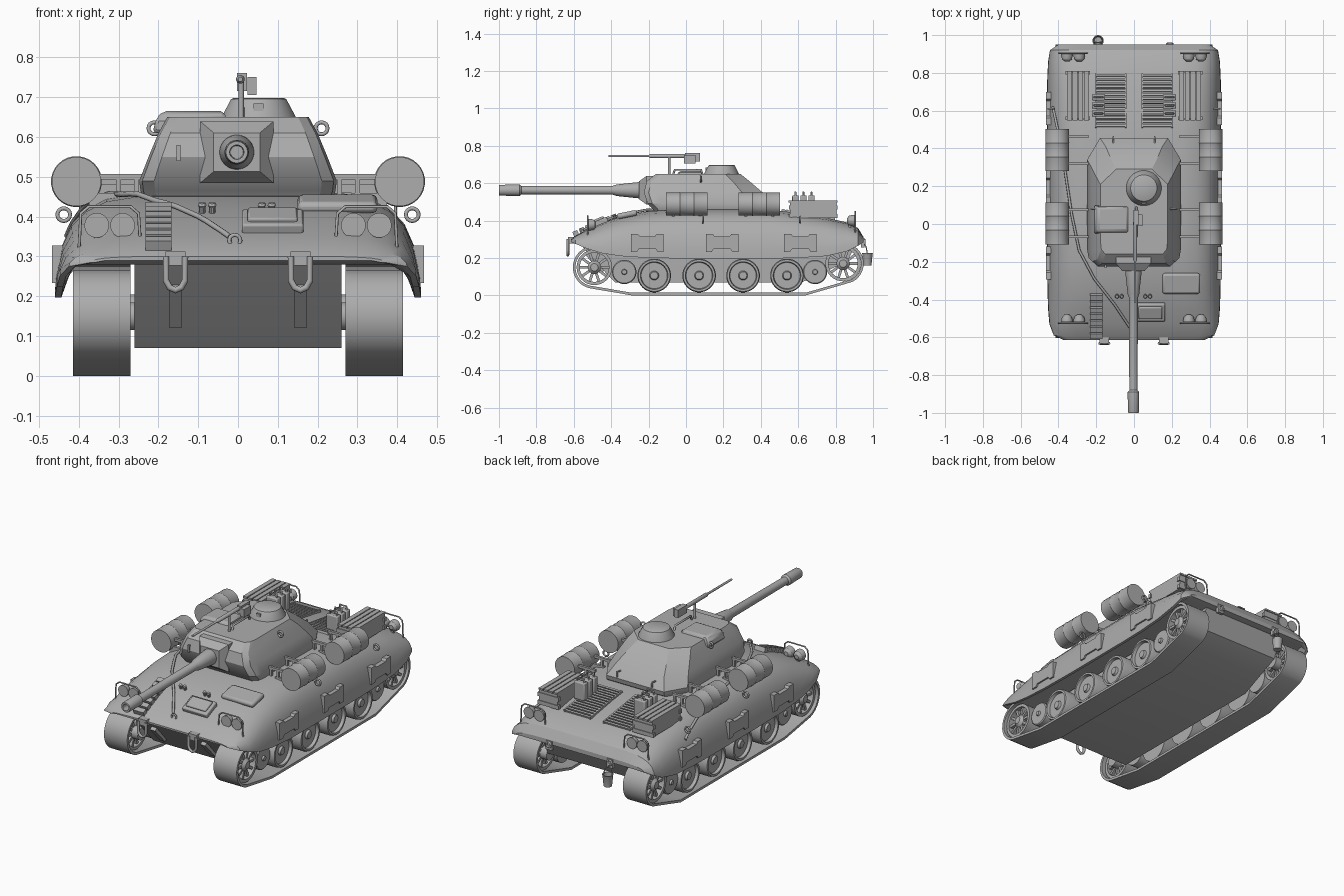
import bpy, bmesh, math
from mathutils import Vector, Matrix

if "Cube" in bpy.data.objects:
    bpy.data.objects.remove(bpy.data.objects["Cube"])

grey = bpy.data.materials.new("armour_grey")
grey.use_nodes = True
grey.diffuse_color = (0.42, 0.42, 0.42, 1)
grey.node_tree.nodes["Principled BSDF"].inputs["Base Color"].default_value = grey.diffuse_color
SIDES = (("left", 1), ("right", -1))
parts = []


def link(name, data):
    ob = bpy.data.objects.new(name, data)
    data.materials.append(grey)
    bpy.context.scene.collection.objects.link(ob)
    if ob.type == 'MESH':
        parts.append(ob)
    return ob


def loft(name, rings, joined=False):
    """Skin closed rings; cap the ends, or join the last ring to the first."""
    bm = bmesh.new()
    rows = [[bm.verts.new(p) for p in ring] for ring in rings]
    n = len(rows[0])
    pairs = list(zip(rows, rows[1:]))
    if joined:
        pairs.append((rows[-1], rows[0]))
    else:
        bm.faces.new(rows[0])
        bm.faces.new(rows[-1])
    for a, b in pairs:
        for i in range(n):
            j = (i + 1) % n
            bm.faces.new((a[i], a[j], b[j], b[i]))
    bmesh.ops.recalc_face_normals(bm, faces=bm.faces)
    me = bpy.data.meshes.new(name)
    bm.to_mesh(me)
    bm.free()
    return link(name, me)


def turned(name, base, axis, profile, seg=28):
    """Solid of revolution; profile is (distance along axis, radius)."""
    axis = Vector(axis).normalized()
    u = axis.orthogonal().normalized()
    v = axis.cross(u)
    turns = [i * math.tau / seg for i in range(seg)]
    return loft(name, [[Vector(base) + axis * d + (u * math.cos(t) + v * math.sin(t)) * r
                        for t in turns] for d, r in profile])


def box(name, centre, size, tilt=0.0, bevel=0.0):
    bm = bmesh.new()
    bmesh.ops.create_cube(bm, size=1)
    bm.transform(Matrix.Translation(centre) @ Matrix.Rotation(tilt, 4, 'X') @ Matrix.Diagonal((*size, 1)))
    me = bpy.data.meshes.new(name)
    bm.to_mesh(me)
    bm.free()
    ob = link(name, me)
    if bevel:
        mod = ob.modifiers.new("bevel", 'BEVEL')
        mod.width, mod.segments = bevel, 2
    return ob


def slab(name, outline, x0, x1):
    return loft(name, [[(x, y, z) for y, z in outline] for x in (x0, x1)])


def tube(name, points, radius, cyclic=False):
    cu = bpy.data.curves.new(name, 'CURVE')
    cu.dimensions, cu.bevel_depth, cu.bevel_resolution = '3D', radius, 2
    cu.use_fill_caps = True
    sp = cu.splines.new('POLY')
    sp.points.add(len(points) - 1)
    for p, q in zip(sp.points, points):
        p.co = (*q, 1)
    sp.use_cyclic_u, sp.use_smooth = cyclic, True
    return link(name, cu)


def eye(name, x, y, z, r=0.016):
    turns = [i * math.tau / 16 for i in range(16)]
    tube(name, [(x + r * math.cos(t), y, z + r * math.sin(t)) for t in turns], 0.005, True)


# Hull shell: stations of (y, half width, top, skirt) and one rounded section
STATIONS = [(-.615, .37, .3, .285), (-.59, .425, .32, .275), (-.53, .448, .35, .25),
            (-.45, .455, .385, .225), (-.35, .458, .42, .21), (-.2, .46, .45, .2),
            (0, .46, .46, .197), (.45, .46, .458, .197), (.6, .46, .44, .2),
            (.75, .46, .415, .21), (.86, .455, .39, .235), (.92, .445, .36, .265), (.95, .4, .31, .285)]
SECTION = [(1, 0), (.995, .2), (.965, .48), (.91, .7), (.83, .85), (.72, .95), (.55, 1)]


def hull_ring(y, w, top, skirt):
    under = max(0.28 if top > 0.3 else 0.29, skirt)
    half = [(.9 * w, under), (.965 * w, skirt)] + [(u * w, skirt + f * (top - skirt)) for u, f in SECTION]
    return [(x, y, z) for x, z in half] + [(-x, y, z) for x, z in reversed(half)]


def deck(x, y):
    """Height of the hull surface."""
    for a, b in zip(STATIONS, STATIONS[1:]):
        if y <= b[0]:
            break
    k = (y - a[0]) / (b[0] - a[0])
    w, top, skirt = (p + (q - p) * k for p, q in zip(a[1:], b[1:]))
    u = min(abs(x) / w, 1)
    for (ua, fa), (ub, fb) in zip(SECTION, SECTION[1:]):
        if u >= ub:
            return skirt + (top - skirt) * (fa + (fb - fa) * (u - ua) / (ub - ua))
    return top


loft("hull_shell", [hull_ring(*s) for s in STATIONS])
slab("lower_hull", [(-.58, .29), (-.42, .11), (-.38, .07), (.62, .07), (.86, .18), (.92, .29)], -.26, .26)


# Tracks and wheels
def belt(inset):
    def arc(y, z, r, start, end):
        angles = [math.radians(start + (end - start) * i / 14) for i in range(15)]
        return [(y + (r - inset) * math.cos(t), z + (r - inset) * math.sin(t)) for t in angles]
    return arc(-.49, .15, .115, 90, 255) + [(-.29, inset), (.64, inset)] + arc(.84, .17, .11, 297, 450)


WHEEL = [(.28, .09), (.39, .09), (.405, .085), (.405, .074), (.388, .07), (.388, .025), (.4, .02)]
PLATE = [(-.087, 0), (-.055, 0), (-.045, .015), (.045, .015), (.055, 0), (.087, 0),
         (.087, .095), (.05, .095), (.04, .083), (-.04, .083), (-.05, .095), (-.087, .095)]
for side, s in SIDES:
    loft(side + "_track", [[(s * x, y, z) for y, z in belt(inset)]
                           for x, inset in ((.27, 0), (.415, 0), (.415, .014), (.27, .014))], True)
    for y in (-.17, .07, .305, .54):
        turned(side + "_road_wheel", (0, y, .106), (s, 0, 0), WHEEL)
    for y in (-.33, .69):
        turned(side + "_small_wheel", (0, y, .125), (s, 0, 0), [(.28, .065), (.385, .065), (.39, .06), (.39, .015), (.4, .012)])
    for y, z in ((-.49, .15), (.84, .17)):
        hub = turned(side + "_sprocket_hub", (0, y, z), (s, 0, 0), [(.26, .035), (.39, .035), (.405, .02)])
        rims = [[(s * x, y + r * math.cos(t), z + r * math.sin(t)) for t in [i * math.tau / 32 for i in range(32)]]
                for x, r in ((.29, .095), (.4, .095), (.4, .078), (.29, .078))]
        loft(side + "_sprocket_rim", rims, True)
        for i in range(10):
            t = i * math.tau / 10
            box(side + "_sprocket_spoke", (s * .345, y + .055 * math.cos(t), z + .055 * math.sin(t)),
                (.09, .06, .014), t)
    for y in (-.207, .193, .612):
        slab(side + "_skirt_plate", [(y + a, .233 + b) for a, b in PLATE], s * .44, s * .467)

# Turret: each layer is (z, half width, front, shoulder, rear, rear half width)
def turret_ring(z, w, front, shoulder, rear, rear_w):
    half = [(w * .85, front), (w * .97, front + .025), (w, front + .07), (w, shoulder), (rear_w, rear)]
    return [(x, y, z) for x, y in half] + [(-x, y, z) for x, y in reversed(half)]


loft("turret", [turret_ring(*layer) for layer in (
    (.45, .24, -.17, .33, .43, .18), (.465, .245, -.18, .34, .45, .18), (.49, .248, -.205, .34, .455, .18),
    (.55, .225, -.225, .3, .41, .15), (.61, .2, -.21, .25, .34, .12), (.65, .178, -.16, .21, .29, .095))])
loft("mantlet", [[(a * w - .003, y, .562 + b * w * .84) for a, b in ((-1, -1), (1, -1), (1, 1), (-1, 1))]
                 for y, w in ((-.14, .092), (-.21, .092), (-.25, .058))])
turned("main_gun", (-.003, -.2, .562), (0, -1, 0),
       [(0, .045), (.06, .043), (.17, .031), (.19, .024), (.68, .022), (.69, .031), (.795, .029), (.8, .027), (.8, .018), (.74, .016)])
turned("cupola", (.052, .19, .64), (0, 0, 1), [(0, .095), (.012, .093), (.055, .07), (.058, .064)])
box("cupola_sight", (.052, .115, .672), (.025, .02, .025))
hatch = loft("turret_hatch", [[(x, y, z) for x, y in ((a, c), (b, c), (b, d), (a, d))] for a, b, c, d, z in (
    (-.215, -.03, -.05, .1, .61), (-.205, -.03, -.048, .095, .648), (-.188, -.035, -.035, .085, .665))])
mod = hatch.modifiers.new("bevel", 'BEVEL')
mod.width = 0.008
box("vision_slit", (-.15, -.222, .56), (.01, .02, .04))
for side, s in SIDES:
    eye(side + "_turret_front_eye", s * .21, .08, .622, .015)
    tube(side + "_turret_rear_hook", [(s * .11, .42, .52), (s * .11, .46, .53), (s * .11, .46, .5)], .005)

# Machine gun on its post
turned("machine_gun_barrel", (.006, .01, .745), (0, -1, 0), [(0, .011), (.2, .011), (.21, .006), (.425, .006)], 12)
box("machine_gun_body", (.01, .035, .738), (.026, .08, .045))
box("ammunition_box", (.035, .02, .728), (.022, .06, .045))
tube("machine_gun_post", [(.008, -.09, .64), (.008, -.09, .74)], .007)
tube("machine_gun_rail", [(.012, -.07, .64), (.012, -.06, .672), (.012, .08, .672), (.012, .09, .64)], .006)

# Fuel drums with struts
DRUM = [(0, .052), (0, .062), (.07, .062), (.075, .064), (.08, .062), (.145, .062), (.15, .064), (.155, .062), (.223, .062), (.223, .052)]
for side, s in SIDES:
    for y in (-.108, .28):
        turned(side + "_fuel_drum", (s * .406, y, .488), (0, 1, 0), DRUM)
        for dy in (.04, .183):
            box(side + "_drum_bar", (s * .3, y + dy, .5), (.12, .014, .014))
            box(side + "_drum_saddle", (s * .33, y + dy, .44), (.09, .014, .04))
            for x in (.255, .3):
                box(side + "_drum_post", (s * x, y + dy, .47), (.012, .014, .07))

# Rear deck: louvres, crates and cans
for side, s in SIDES:
    for i in range(14):
        y = .52 + i * .0205
        box(side + "_louvre", (s * .123, y, deck(.12, y) + .004), (.155, .011, .014), -.3)
    for x in (.043, .203):
        box(side + "_louvre_rail", (s * x, .653, deck(.12, .653) + .002), (.008, .29, .014), -.14)
    box(side + "_crate", (s * .297, .68, .455), (.115, .25, .085))
    for i in range(4):
        box(side + "_crate_lid_plank", (s * (.252 + i * .03), .68, .502), (.025, .262, .01))
    for y in (.56, .8):
        for z in (.425, .47):
            box(side + "_crate_batten", (s * .297, y, z), (.13, .018, .022))
    for y in (.585, .628, .671):
        box(side + "_fuel_can", (s * .188, y, .485), (.07, .034, .1), 0, .006)
        tube(side + "_can_handle", [(s * x, y, z) for x, z in ((.165, .53), (.168, .552), (.208, .552), (.211, .53))], .005)

# Paired lamps with wire guards, front and rear
for end, y, z, d in (("front", -.495, .378, -1), ("rear", .875, .4, 1)):
    for side, s in SIDES:
        for x in (.29, .355):
            turned(side + "_" + end + "_lamp", (s * x, y - d * .015, z), (0, d, 0), [(0, .012), (.012, .026), (.03, .031), (.04, .031), (.04, .026)])
            box(side + "_" + end + "_lamp_foot", (s * x, y, z - .035), (.014, .014, .05))
        arch = [(.245, -.05), (.25, .03), (.27, .047), (.375, .047), (.395, .03), (.4, -.07)]
        tube(side + "_" + end + "_lamp_guard", [(s * x, y + d * .03, z + h) for x, h in arch], .004)

# Glacis fittings
GLACIS = 0.41
for i in range(7):
    y = -.59 + i * .034
    box("spare_track_link", (-.2, y, deck(.2, y) + .012), (.065, .028, .026), GLACIS)
box("glacis_hatch_base", (.087, -.465, .384), (.155, .1, .035), GLACIS, .006)
box("glacis_hatch_lid", (.087, -.467, .395), (.125, .07, .035), GLACIS, .006)
box("driver_hatch", (.25, -.315, .432), (.2, .11, .03), .2, .012)
for x in (-.09, -.065, .06, .085):
    turned("glacis_stud", (x, -.375, .4), (0, -.3, 1), [(0, .008), (.025, .008), (.03, .011), (.036, .008)], 10)

# Towing gear
for side, s in SIDES:
    box(side + "_tow_bracket", (s * .157, -.612, .295), (.05, .04, .035))
    u_bend = [(-.024, .3), (-.024, .24), (-.015, .222), (0, .215), (.015, .222), (.024, .24), (.024, .3)]
    tube(side + "_tow_shackle", [(s * .157 + x, -.632, z) for x, z in u_bend], .008)
    box(side + "_tow_strap", (s * .157, -.487, .175), (.032, .02, .13), .755)
    box(side + "_rear_tow_bracket", (s * .19, .945, .28), (.04, .02, .05))
    eye(side + "_rear_tow_eye", s * .19, .955, .285, .014)
    for y in (.09, .61):
        eye(side + "_hull_eye", s * .438, y, .405)
ROUTE = [(-.43, .62), (-.4, .48), (-.365, .28), (-.33, .05), (-.29, -.14), (-.21, -.29), (-.1, -.43), (-.02, -.55)]
cable = [(a[0] + (b[0] - a[0]) * k / 4, a[1] + (b[1] - a[1]) * k / 4)
         for a, b in zip(ROUTE, ROUTE[1:]) for k in range(4)] + ROUTE[-1:]
tube("tow_cable", [(x, y, deck(x, y) + .009) for x, y in cable], .007)
eye("tow_cable_front_loop", -.008, -.56, .34, .014)

# Bucket hanging at the rear
turned("bucket", (-.19, .97, .16), (0, 0, 1), [(0, .022), (.062, .028), (.066, .03), (.066, .025), (.02, .02)], 20)
tube("bucket_handle", [(-.217, .97, .22), (-.21, .965, .25), (-.19, .96, .265), (-.17, .965, .25), (-.163, .97, .22)], .003)

# Smooth shading with sharp edges kept
bpy.ops.object.select_all(action='DESELECT')
for ob in parts:
    ob.select_set(True)
bpy.context.view_layer.objects.active = parts[0]
bpy.ops.object.shade_smooth_by_angle(angle=math.radians(28))
